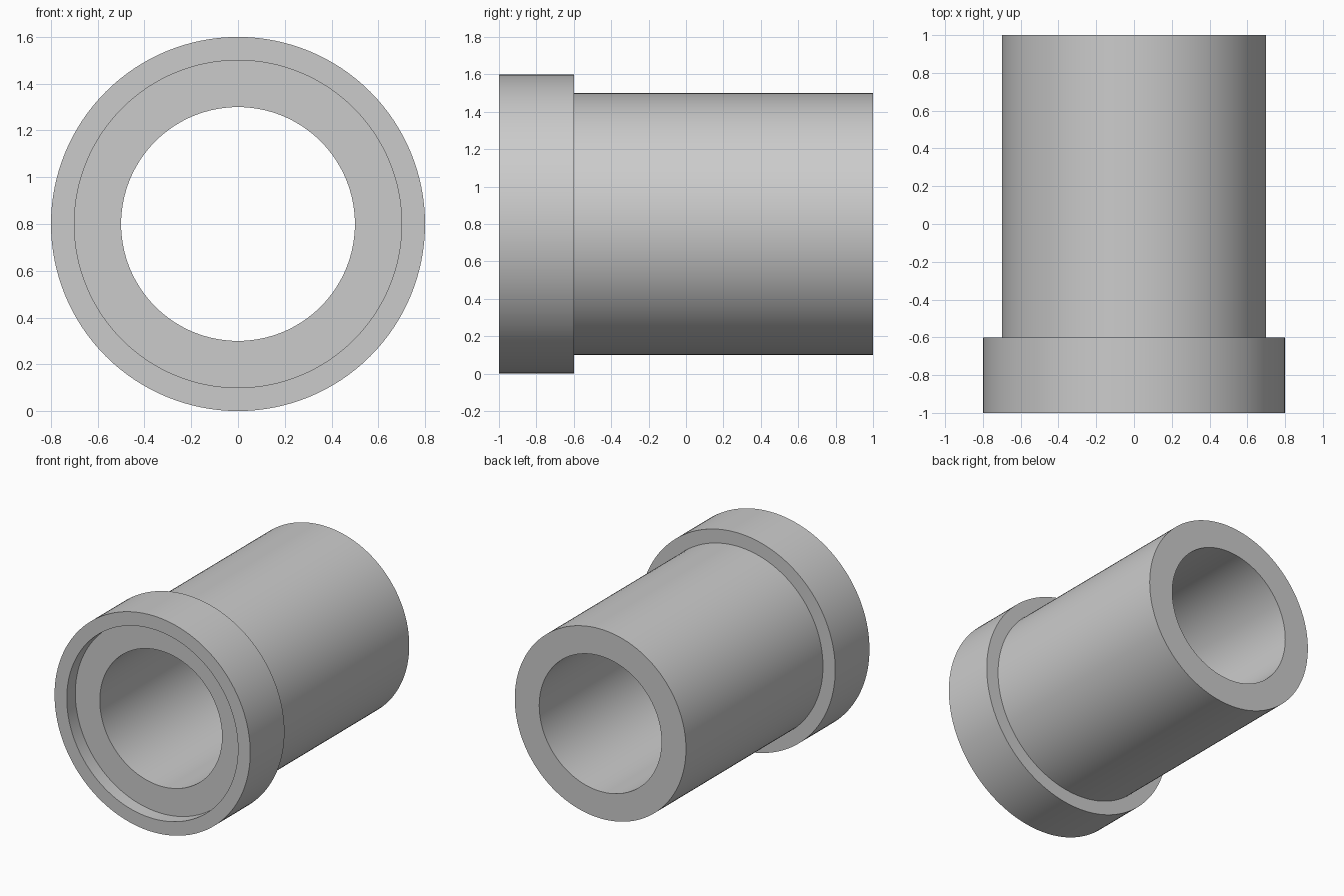
import bpy
import bmesh
from math import pi
from mathutils import Matrix, Vector

cube = bpy.data.objects.get("Cube")
if cube:
    bpy.data.objects.remove(cube, do_unlink=True)

# Plain grey material
grey = bpy.data.materials.new("plain_grey")
grey.use_nodes = True
colour = (0.6, 0.6, 0.6, 1.0)
grey.diffuse_color = colour
grey.node_tree.nodes["Principled BSDF"].inputs["Base Color"].default_value = colour

# Dimensions
FLANGE_R, TUBE_R, BORE_R = 0.8, 0.7, 0.5
FRONT, RECESS, SHOULDER, BACK = -1.0, -0.9, -0.6, 1.0
SEGMENTS = 128

# Closed wall profile as (radius, y)
profile = [
    (BORE_R, RECESS), (TUBE_R, RECESS),        # recess floor
    (TUBE_R, FRONT), (FLANGE_R, FRONT),        # front rim
    (FLANGE_R, SHOULDER), (TUBE_R, SHOULDER),  # flange shoulder
    (TUBE_R, BACK), (BORE_R, BACK),            # back end
]

# Spin the profile around the y axis
bm = bmesh.new()
verts = [bm.verts.new((r, y, 0)) for r, y in profile]
edges = [bm.edges.new((v, verts[i - 1])) for i, v in enumerate(verts)]
bmesh.ops.spin(bm, geom=verts + edges, cent=(0, 0, 0), axis=(0, 1, 0),
               angle=2 * pi, steps=SEGMENTS, use_merge=False)
bmesh.ops.remove_doubles(bm, verts=bm.verts, dist=0.0001)
bmesh.ops.recalc_face_normals(bm, faces=bm.faces)
bmesh.ops.transform(bm, matrix=Matrix.Translation(Vector((0, 0, FLANGE_R))),
                    verts=bm.verts)

mesh = bpy.data.meshes.new("flanged_sleeve")
bm.to_mesh(mesh)
bm.free()
mesh.materials.append(grey)
sleeve = bpy.data.objects.new("flanged_sleeve", mesh)
bpy.context.collection.objects.link(sleeve)

# Smooth round walls, crisp rims
bpy.ops.object.select_all(action="DESELECT")
sleeve.select_set(True)
bpy.context.view_layer.objects.active = sleeve
bpy.ops.object.shade_smooth_by_angle(angle=pi / 6)
